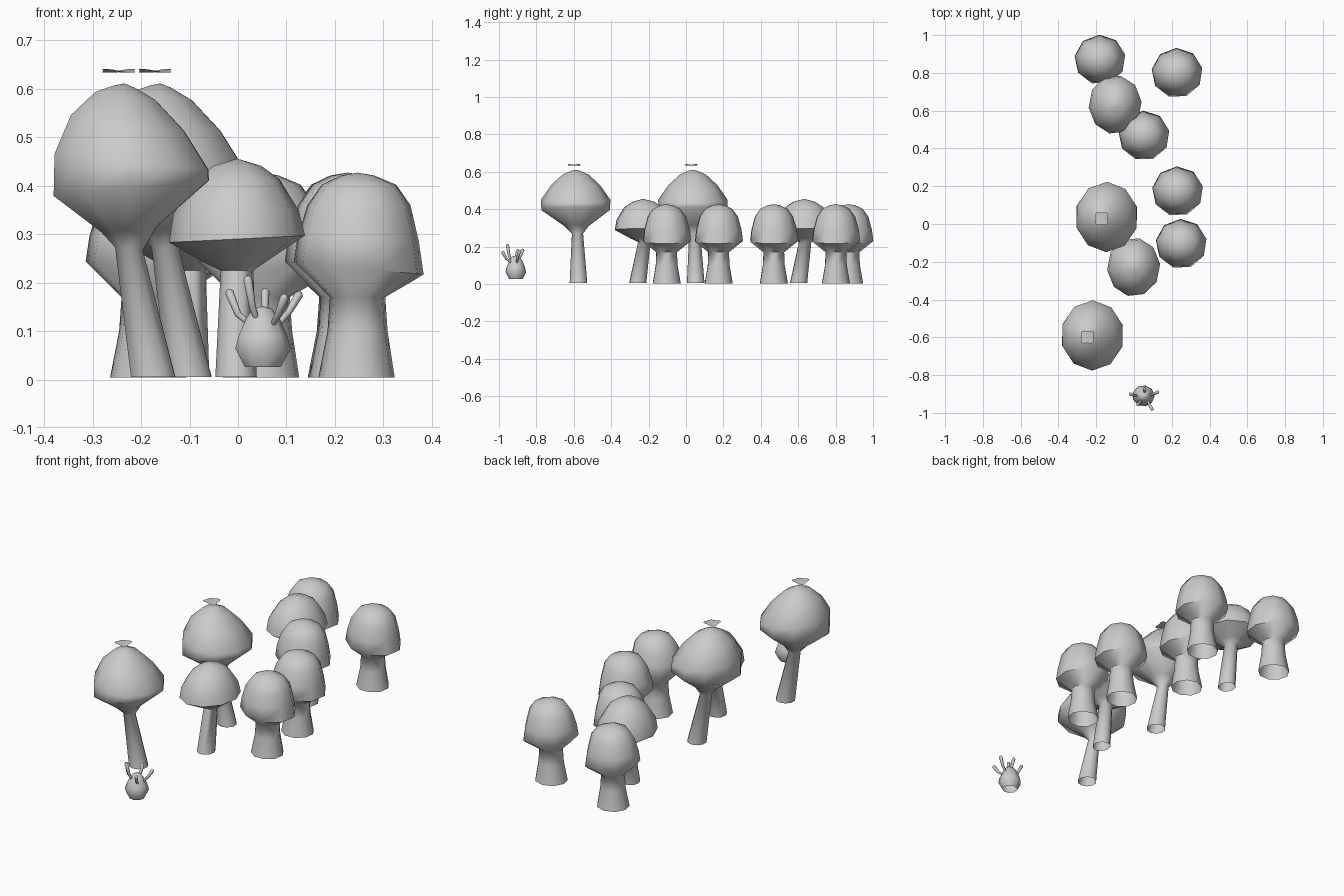
import bpy, bmesh, math
from mathutils import Vector
from mathutils.bvhtree import BVHTree

grey = bpy.data.materials.new("plain grey")
grey.diffuse_color = (0.6, 0.6, 0.6, 1)


def finish(bm, name, location=(0, 0, 0), angle=60):
    mesh = bpy.data.meshes.new(name)
    bm.to_mesh(mesh)
    bm.free()
    mesh.materials.append(grey)
    obj = bpy.data.objects.new(name, mesh)
    obj.location = location
    bpy.context.collection.objects.link(obj)
    bpy.ops.object.select_all(action='DESELECT')
    obj.select_set(True)
    bpy.context.view_layer.objects.active = obj
    bpy.ops.object.shade_smooth_by_angle(angle=math.radians(angle))
    return obj


def lathe(rings, sides, turn=0.0):
    """Rings are (x, y, z, x radius, y radius, sideways tilt), bottom to top."""
    bm = bmesh.new()
    loops = []
    for x, y, z, rx, ry, tilt in rings:
        loop = []
        for i in range(sides):
            a = math.tau * i / sides + turn
            dx, dy = rx * math.cos(a), ry * math.sin(a)
            loop.append(bm.verts.new((x + dx, y + dy, z + tilt * dx)))
        loops.append(loop)
    for low, high in zip(loops, loops[1:]):
        for i in range(sides):
            j = (i + 1) % sides
            bm.faces.new((low[i], low[j], high[j], high[i]))
    x, y, z = rings[-1][:3]
    tip = bm.verts.new((x, y, z + 0.006))
    for i in range(sides):
        bm.faces.new((loops[-1][i], loops[-1][(i + 1) % sides], tip))
    return bm


def add_spots(bm, body, centre, spots):
    """Thin four-lobed plates lying on the cap surface."""
    tree = BVHTree.FromBMesh(body)
    centre = Vector(centre)
    for x, y, z, size, hover in spots:
        ray = (Vector((x, y, z)) - centre).normalized()
        hit, normal, _, _ = tree.ray_cast(centre, ray)
        if hit is None:
            continue
        if normal.dot(ray) < 0:
            normal = -normal
        if hover > 0.01:
            normal = Vector((0, 0, 1))
        side = normal.orthogonal().normalized()
        up = normal.cross(side)
        mid = bm.verts.new(hit + normal * hover)
        rim = []
        for i in range(16):
            a = math.tau * i / 16
            r = size * (1 + 0.16 * math.cos(4 * a))
            lift = hover + 0.003 + (0.004 * math.cos(2 * a) if hover > 0.01 else 0)
            rim.append(bm.verts.new(hit + normal * lift
                                    + (side * math.cos(a) + up * math.sin(a)) * r))
        for i in range(16):
            bm.faces.new((mid, rim[i], rim[(i + 1) % 16]))


def mushroom(name, rings, sides, turn, centre, spots, places):
    for n, (px, py) in enumerate(places, 1):
        body = lathe(rings, sides, turn)
        dots = bmesh.new()
        add_spots(dots, body, centre, spots)
        finish(body, f"{name}_mushroom_{n}", (px, py, 0))
        finish(dots, f"{name}_mushroom_spots_{n}", (px, py, 0))


# Tall leaning mushrooms with broad caps
mushroom("tall", [
    (0.045, 0.015, 0.005, 0.048, 0.047, 0), (-0.005, 0.01, 0.27, 0.03, 0.03, -0.1),
    (-0.005, 0.005, 0.31, 0.06, 0.065, 0.1), (0, 0, 0.395, 0.168, 0.183, 0.1),
    (0, 0, 0.45, 0.166, 0.186, -0.1), (-0.008, 0, 0.53, 0.122, 0.13, -0.14),
    (-0.012, 0, 0.585, 0.065, 0.07, -0.14), (-0.015, 0, 0.605, 0.022, 0.025, -0.1)],
    10, 0.3, (0, 0, 0.42), [
    (-0.06, 0.11, 0.58, 0.03, 0.004), (0.05, 0.09, 0.56, 0.017, 0.004),
    (-0.03, -0.01, 0.635, 0.037, 0.026), (0.12, -0.085, 0.515, 0.017, 0.004),
    (-0.035, -0.15, 0.525, 0.018, 0.004), (0.04, -0.16, 0.485, 0.014, 0.004)],
    [(-0.22, -0.59), (-0.145, 0.037)])

# Middle-sized mushrooms
mushroom("middle", [
    (-0.002, -0.03, 0.005, 0.043, 0.047, 0), (0, 0.005, 0.225, 0.034, 0.034, 0),
    (0, 0.003, 0.243, 0.065, 0.07, 0.05), (0, 0, 0.29, 0.141, 0.156, 0.05),
    (-0.002, 0, 0.345, 0.13, 0.147, 0.03), (-0.002, 0, 0.41, 0.09, 0.105, 0.04),
    (0, 0, 0.441, 0.05, 0.058, 0), (0, 0, 0.45, 0.02, 0.02, 0)],
    10, 0.1, (0, 0, 0.3), [
    (-0.1, 0.02, 0.39, 0.016, 0.004), (-0.01, 0.1, 0.43, 0.018, 0.004),
    (0.01, 0.07, 0.44, 0.022, 0.008), (0.08, 0.08, 0.40, 0.016, 0.004),
    (-0.035, -0.13, 0.38, 0.018, 0.004)],
    [(-0.002, -0.228), (-0.1, 0.632)])

# Squat mushrooms with thick stems and domed caps
mushroom("squat", [
    (-0.002, 0, 0.004, 0.08, 0.077, 0), (0, 0, 0.10, 0.063, 0.06, 0),
    (0, 0, 0.17, 0.058, 0.057, 0), (0.003, 0, 0.23, 0.136, 0.132, -0.1),
    (0.002, 0, 0.29, 0.127, 0.124, -0.05), (0.003, 0, 0.36, 0.108, 0.105, 0),
    (0.003, 0, 0.402, 0.078, 0.075, 0), (0, 0, 0.421, 0.035, 0.035, 0)],
    9, 0.2, (0, 0, 0.27), [
    (-0.06, 0.055, 0.39, 0.017, 0.004), (0.005, 0.03, 0.43, 0.027, 0.008),
    (-0.005, -0.055, 0.43, 0.032, 0.009), (0.08, 0.06, 0.38, 0.018, 0.004),
    (0.04, -0.12, 0.29, 0.016, 0.005), (-0.02, -0.12, 0.32, 0.015, 0.004),
    (-0.09, -0.06, 0.325, 0.016, 0.004), (0.125, 0, 0.28, 0.018, 0.006),
    (-0.07, 0.1, 0.3, 0.018, 0.004)],
    [(-0.183, 0.87), (0.225, 0.80), (0.05, 0.468), (0.228, 0.173), (0.247, -0.105)])

# Little bulb with five stalks
bulb = lathe([
    (0, 0, 0.026, 0.038, 0.037, 0), (0, 0, 0.064, 0.059, 0.056, 0),
    (0, 0, 0.09, 0.052, 0.05, 0), (0, 0, 0.125, 0.036, 0.035, 0),
    (0, 0, 0.146, 0.02, 0.02, 0)], 9)
finish(bulb, "little_bulb", (0.05, -0.91, 0))

stalks = [
    [(0.03, -0.91, 0.11), (0.0, -0.91, 0.135), (-0.018, -0.90, 0.18)],
    [(0.04, -0.93, 0.12), (0.03, -0.945, 0.15), (0.02, -0.955, 0.208)],
    [(0.055, -0.90, 0.12), (0.056, -0.885, 0.15), (0.056, -0.872, 0.182)],
    [(0.07, -0.93, 0.11), (0.083, -0.96, 0.135), (0.096, -0.98, 0.17)],
    [(0.08, -0.905, 0.11), (0.105, -0.90, 0.14), (0.126, -0.89, 0.176)]]
for n, path in enumerate(stalks, 1):
    bm = bmesh.new()
    pts = [Vector(p) for p in path]
    pts.append(pts[-1] + (pts[-1] - pts[-2]).normalized() * 0.006)
    loops = []
    for k, (p, r) in enumerate(zip(pts, (0.005, 0.007, 0.009, 0.004))):
        d = (pts[min(k + 1, 3)] - pts[max(k - 1, 0)]).normalized()
        side = d.cross(Vector((0, 1, 0))).normalized()
        up = d.cross(side)
        loops.append([bm.verts.new(p + (side * math.cos(i * math.tau / 8)
                                        + up * math.sin(i * math.tau / 8)) * r)
                      for i in range(8)])
    for low, high in zip(loops, loops[1:]):
        for i in range(8):
            bm.faces.new((low[i], low[i - 1], high[i - 1], high[i]))
    bm.faces.new(loops[-1])
    bmesh.ops.recalc_face_normals(bm, faces=bm.faces)
    finish(bm, f"bulb_stalk_{n}")
